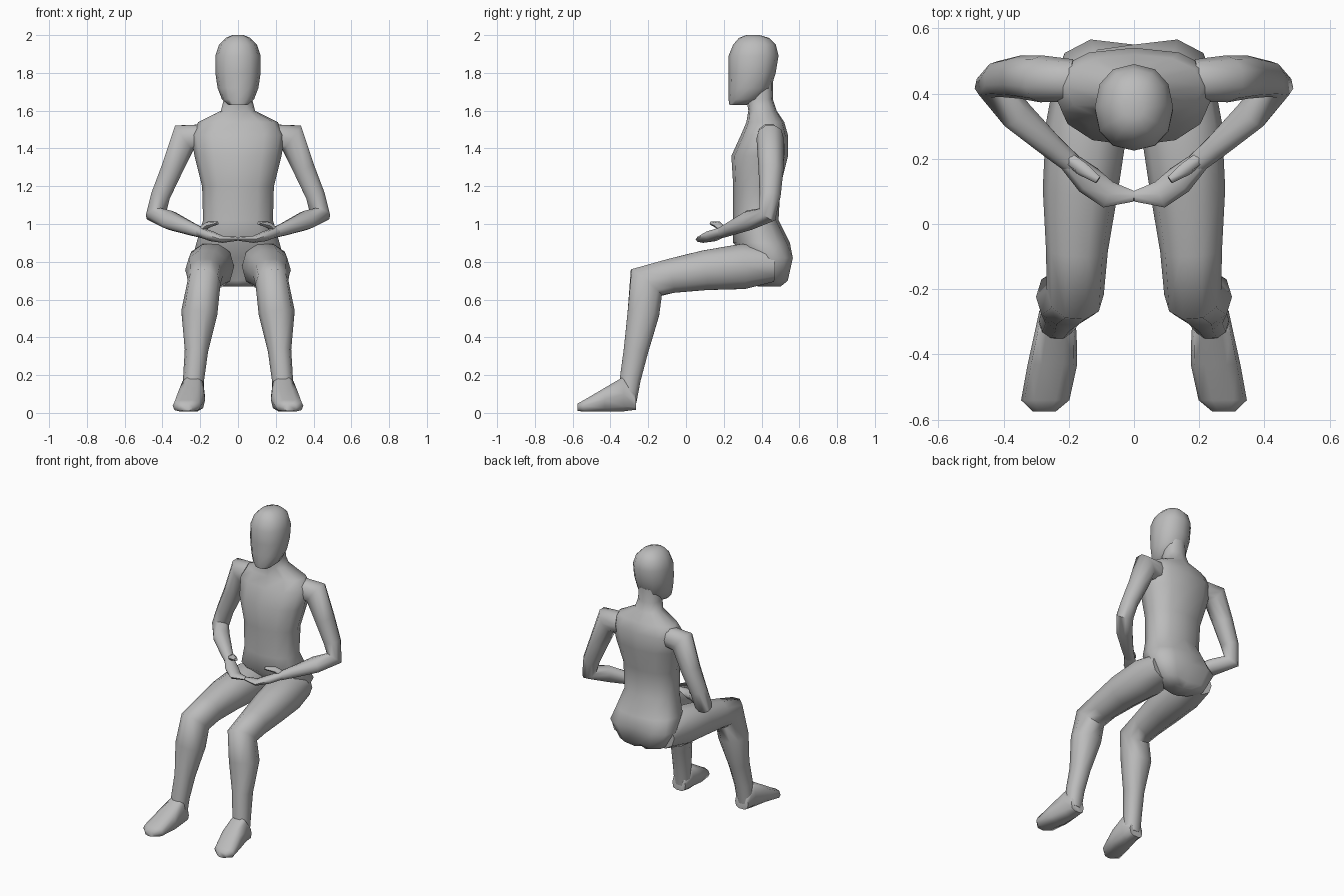
import bpy
import bmesh
import math
from mathutils import Vector

cube = bpy.data.objects.get("Cube")
if cube:
    bpy.data.objects.remove(cube, do_unlink=True)

# Single clay colour
clay = bpy.data.materials.new("grey clay")
clay.use_nodes = True
clay.diffuse_color = (0.5, 0.5, 0.5, 1)
shader = next(n for n in clay.node_tree.nodes if n.type == 'BSDF_PRINCIPLED')
shader.inputs["Base Color"].default_value = clay.diffuse_color

X, Y, Z = Vector((1, 0, 0)), Vector((0, 1, 0)), Vector((0, 0, 1))


def rounded(value, power):
    """Superellipse coordinate: a power below one gives a boxier section."""
    return math.copysign(abs(value) ** power, value)


def loft(name, rings, side, axis=None, sides=10, power=0.9, mirror=False, adjust=None):
    """Skin a row of oval sections (x, y, z, half width, half depth)."""
    bm = bmesh.new()
    centres = [Vector(r[:3]) for r in rings]
    loops = []
    for i, (x, y, z, width, depth) in enumerate(rings):
        before = centres[max(i - 1, 0)]
        after = centres[min(i + 1, len(rings) - 1)]
        # Sections at a bend are mitred between the two neighbouring directions
        to_here = (centres[i] - before).normalized()
        to_next = (after - centres[i]).normalized()
        along = axis or (to_here + to_next).normalized()
        u = (side - along * side.dot(along)).normalized()
        v = along.cross(u)
        loop = []
        for k in range(sides):
            angle = math.tau * k / sides
            offset = (u * width * rounded(math.cos(angle), power)
                      + v * depth * rounded(math.sin(angle), power))
            loop.append(bm.verts.new(centres[i] + offset))
        loops.append(loop)
    for low, high in zip(loops, loops[1:]):
        for k in range(sides):
            n = (k + 1) % sides
            bm.faces.new((low[k], low[n], high[n], high[k]))
    bm.faces.new(loops[0])
    bm.faces.new(loops[-1])
    if adjust:
        for vert in bm.verts:
            adjust(vert.co)
    bmesh.ops.recalc_face_normals(bm, faces=bm.faces)
    mesh = bpy.data.meshes.new(name)
    bm.to_mesh(mesh)
    bm.free()
    mesh.materials.append(clay)
    mesh.shade_smooth()
    mesh.set_sharp_from_angle(angle=math.radians(60))
    obj = bpy.data.objects.new(name, mesh)
    bpy.context.collection.objects.link(obj)
    if mirror:
        mod = obj.modifiers.new("other side", 'MIRROR')
        mod.use_mirror_merge = False
    return obj


def upright(levels):
    """Turn (height, front, back, half width) into level sections."""
    return [(0, (f + b) / 2, z, w, (b - f) / 2) for z, f, b, w in levels]


def cleft(co):
    """Pull in the middle of the seat at the back."""
    if abs(co.x) < 0.01 and co.y > 0.5 and co.z < 0.88:
        co.y -= 0.03


# Pelvis, chest and neck
loft("torso", upright([
    (0.67, 0.38, 0.51, 0.08),
    (0.70, 0.36, 0.55, 0.17),
    (0.82, 0.33, 0.58, 0.24),
    (0.90, 0.25, 0.55, 0.22),
    (1.02, 0.25, 0.49, 0.185),
    (1.20, 0.25, 0.50, 0.19),
    (1.36, 0.24, 0.54, 0.23),
    (1.47, 0.29, 0.54, 0.25),
    (1.54, 0.32, 0.52, 0.21),
    (1.60, 0.33, 0.48, 0.09),
    (1.66, 0.32, 0.46, 0.075),
    (1.75, 0.31, 0.46, 0.07),
]), X, axis=Z, sides=12, power=0.85, adjust=cleft)

# Head with a plain, flat face
loft("head", upright([
    (1.63, 0.23, 0.32, 0.05),
    (1.66, 0.225, 0.40, 0.085),
    (1.72, 0.225, 0.45, 0.108),
    (1.80, 0.225, 0.475, 0.12),
    (1.89, 0.225, 0.49, 0.12),
    (1.95, 0.25, 0.475, 0.10),
    (1.985, 0.28, 0.44, 0.065),
    (2.00, 0.32, 0.39, 0.03),
]), X, axis=Z, sides=12)

# Thigh, knee and shin
loft("legs", [
    (0.13, 0.46, 0.78, 0.11, 0.09),
    (0.145, 0.30, 0.775, 0.125, 0.125),
    (0.165, 0.10, 0.755, 0.115, 0.11),
    (0.175, -0.08, 0.725, 0.095, 0.095),
    (0.18, -0.21, 0.69, 0.088, 0.11),
    (0.205, -0.225, 0.53, 0.096, 0.088),
    (0.22, -0.265, 0.33, 0.062, 0.068),
    (0.235, -0.295, 0.18, 0.056, 0.058),
    (0.24, -0.31, 0.06, 0.054, 0.05),
], X, mirror=True)

# Wedge-shaped feet, turned slightly outward
loft("feet", [
    (0.24, -0.265, 0.06, 0.05, 0.045),
    (0.24, -0.33, 0.10, 0.064, 0.095),
    (0.25, -0.43, 0.07, 0.076, 0.065),
    (0.272, -0.54, 0.037, 0.074, 0.032),
    (0.275, -0.575, 0.03, 0.035, 0.02),
], X, axis=-Y, power=0.7, mirror=True)

# Shoulder, upper arm, elbow and forearm
loft("arms", [
    (0.19, 0.44, 1.46, 0.065, 0.07),
    (0.285, 0.445, 1.455, 0.072, 0.085),
    (0.35, 0.45, 1.29, 0.066, 0.06),
    (0.41, 0.445, 1.15, 0.056, 0.053),
    (0.435, 0.43, 1.05, 0.052, 0.055),
    (0.36, 0.335, 1.02, 0.052, 0.052),
    (0.25, 0.235, 0.975, 0.038, 0.036),
    (0.19, 0.185, 0.953, 0.032, 0.028),
], Y, mirror=True)

# Cupped hands meeting in the lap
loft("hands", [
    (0.21, 0.20, 0.96, 0.03, 0.026),
    (0.14, 0.135, 0.935, 0.046, 0.027),
    (0.08, 0.09, 0.918, 0.042, 0.018),
    (0.0, 0.085, 0.922, 0.016, 0.01),
], Y, sides=8, mirror=True)

# Thumbs
loft("thumbs", [
    (0.20, 0.20, 0.965, 0.02, 0.02),
    (0.16, 0.17, 0.995, 0.022, 0.018),
    (0.11, 0.135, 1.005, 0.012, 0.01),
], Y, sides=6, mirror=True)
